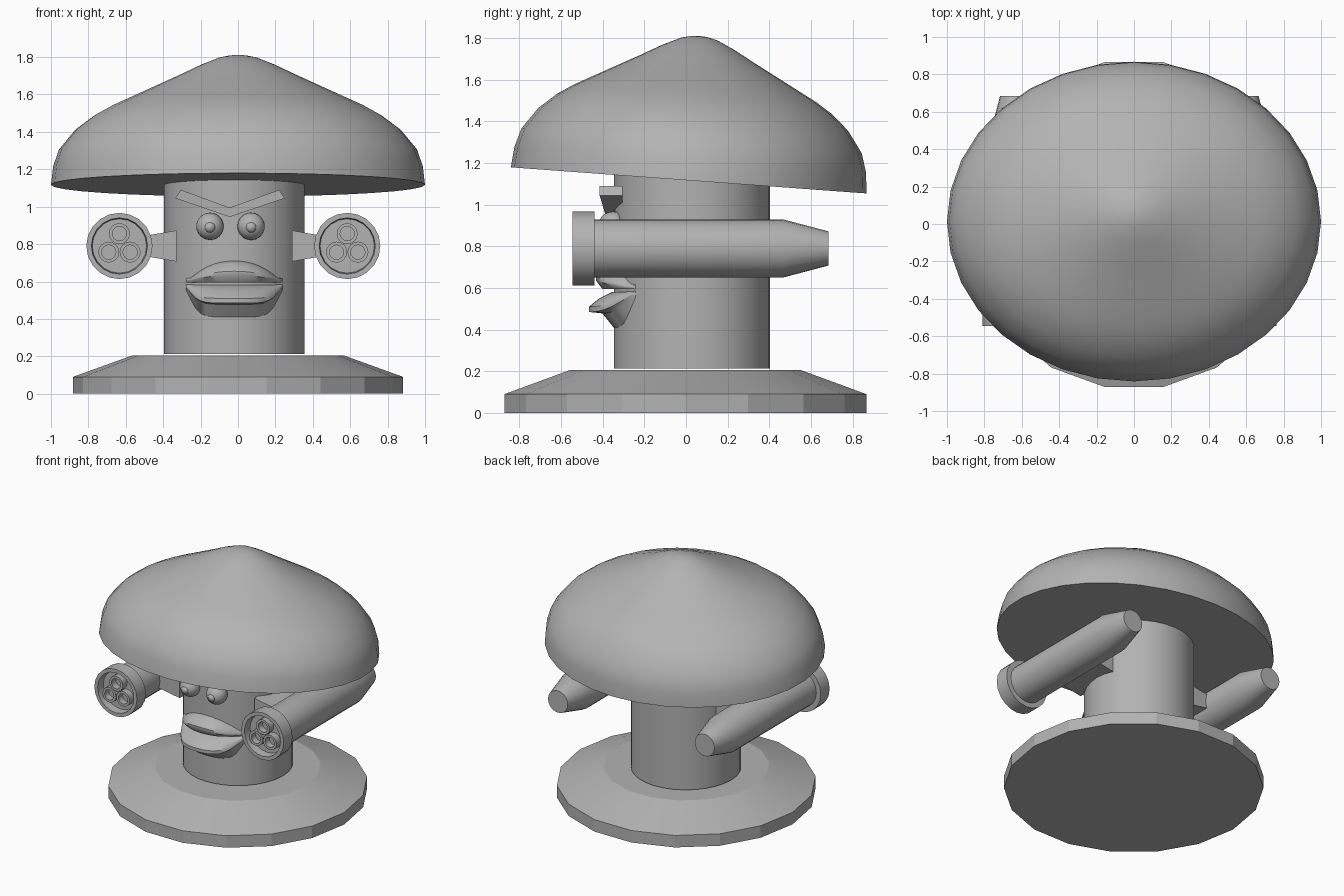
import bpy
import bmesh
import math
from mathutils import Matrix

old = bpy.data.objects.get("Cube")
if old:
    bpy.data.objects.remove(old, do_unlink=True)

GREY = (0.45, 0.45, 0.45, 1)
grey = bpy.data.materials.new("plain_grey")
grey.use_nodes = True
grey.diffuse_color = GREY
grey.node_tree.nodes["Principled BSDF"].inputs["Base Color"].default_value = GREY

BODY_X, BODY_Y, BODY_R = -0.02, 0.028, 0.375


def finish(name, bm, angle=30):
    bmesh.ops.remove_doubles(bm, verts=bm.verts, dist=1e-5)
    bmesh.ops.recalc_face_normals(bm, faces=bm.faces)
    mesh = bpy.data.meshes.new(name)
    bm.to_mesh(mesh)
    bm.free()
    mesh.materials.append(grey)
    for poly in mesh.polygons:
        poly.use_smooth = True
    mesh.set_sharp_from_angle(angle=math.radians(angle))
    obj = bpy.data.objects.new(name, mesh)
    bpy.context.collection.objects.link(obj)
    return obj


def loft(name, rings, closed=False, angle=30):
    """Skin rings of points; closed joins the last ring to the first, otherwise ends are capped."""
    bm = bmesh.new()
    rows = [[bm.verts.new(p) for p in ring] for ring in rings]
    pairs = list(zip(rows, rows[1:]))
    if closed:
        pairs.append((rows[-1], rows[0]))
    else:
        bm.faces.new(rows[0])
        bm.faces.new(rows[-1])
    for a, b in pairs:
        for i in range(len(a)):
            j = (i + 1) % len(a)
            bm.faces.new((a[i], a[j], b[j], b[i]))
    return finish(name, bm, angle)


def lathe(name, profile, sides, location, tilt=0, squash=1, phase=0, closed=False, angle=30):
    """Turn (radius, height) points about z, then tilt the result about x."""
    rings = []
    for r, z in profile:
        turn = [phase + math.tau * i / sides for i in range(sides)]
        rings.append([(r * math.cos(a), r * squash * math.sin(a), z) for a in turn])
    obj = loft(name, rings, closed, angle)
    obj.data.transform(Matrix.Translation(location) @ Matrix.Rotation(math.radians(tilt), 4, 'X'))
    return obj


def ball(name, radius, location):
    bm = bmesh.new()
    bmesh.ops.create_uvsphere(bm, u_segments=24, v_segments=14, radius=radius,
                              matrix=Matrix.Translation(location) @ Matrix.Rotation(math.pi / 2, 4, 'X'))
    return finish(name, bm, 60)


# Stand and stalk
lathe("base", [(0.883, 0), (0.883, 0.09), (0.565, 0.205)], 18, (0, -0.003, 0), angle=18)
lathe("body", [(BODY_R, 0.213), (BODY_R, 1.16)], 32, (BODY_X, BODY_Y, 0))

# Tilted mushroom cap with a flat underside
cap = [(1, 0), (0.988, 0.1), (0.957, 0.19), (0.87, 0.295), (0.77, 0.37), (0.68, 0.42),
       (0.56, 0.475), (0.44, 0.53), (0.32, 0.585), (0.2, 0.642), (0.1, 0.682), (0.05, 0.692), (0.01, 0.696)]
lathe("cap", cap, 32, (0, 0.013, 1.117), tilt=-4.2, squash=0.857, angle=40)

# Side cannons with three small muzzles each, and their brackets
barrel = [(0.01, -0.485), (0.145, -0.485), (0.15, -0.545), (0.177, -0.545), (0.177, -0.44),
          (0.14, -0.44), (0.14, 0.465), (0.082, 0.685)]
muzzle = [(0.038, -0.49), (0.038, -0.54), (0.056, -0.54), (0.056, -0.49)]
for side, cx, root in (("right", -0.634, -0.33), ("left", 0.584, 0.29)):
    cz = 0.79
    lathe(side + "_cannon", barrel, 20, (cx, 0, cz), tilt=-90)
    for n in range(3):
        a = math.pi / 2 + n * math.tau / 3
        spot = (cx + 0.066 * math.cos(a), 0, cz + 0.066 * math.sin(a))
        lathe(f"{side}_muzzle_{n + 1}", muzzle, 16, spot, tilt=-90, closed=True)
    out = cx + math.copysign(0.1, -cx)
    rings = [[(x, -0.22, cz - h), (x, 0.17, cz - h), (x, 0.17, cz + h), (x, -0.22, cz + h)]
             for x, h in ((root, 0.083), (out, 0.048))]
    loft(side + "_bracket", rings)

# Eyes with raised pupils
for side, x in (("right", -0.15), ("left", 0.07)):
    ball(side + "_eye", 0.073, (x, -0.35, 0.895))
    ball(side + "_pupil", 0.03, (x, -0.405, 0.89))

# Angry V-shaped brow
brow = []
for x, low, high, front in ((-0.32, 1.045, 1.09, -0.415), (-0.045, 0.945, 0.995, -0.385),
                            (0.235, 1.045, 1.09, -0.415)):
    lean = 0.015 * (x > 0) - 0.015 * (x < -0.2)
    brow.append([(x + lean, front, low), (x - lean, front, high),
                 (x - lean, -0.305, high), (x + lean, -0.305, low)])
loft("brow", brow)


def lip(name, profile, seam, depth_power, height_power):
    """Sweep an (outward, height) profile round the front of the body, shrinking to the corners."""
    rings = []
    for i in range(21):
        t = i / 10 - 1
        dx = 0.258 * t
        skin = BODY_Y - math.sqrt(BODY_R ** 2 - dx ** 2)
        f = max(0.12, 1 - abs(t) ** depth_power)
        g = max(0.18, 1 - abs(t) ** height_power)
        rings.append([(BODY_X + dx, skin - (d * f if d > 0 else d), seam + (z - seam) * g)
                      for d, z in profile])
    loft(name, rings, angle=40)


# Protruding lips
lip("upper_lip", [(-0.1, 0.72), (0, 0.71), (0.05, 0.695), (0.085, 0.655), (0.085, 0.635),
                  (0.055, 0.596), (-0.1, 0.596)], 0.596, 4, 2.2)
lip("lower_lip", [(-0.1, 0.586), (0.01, 0.58), (0.07, 0.55), (0.12, 0.51), (0.12, 0.485),
                  (0.055, 0.478), (0, 0.41), (-0.1, 0.4)], 0.586, 4, 6)
